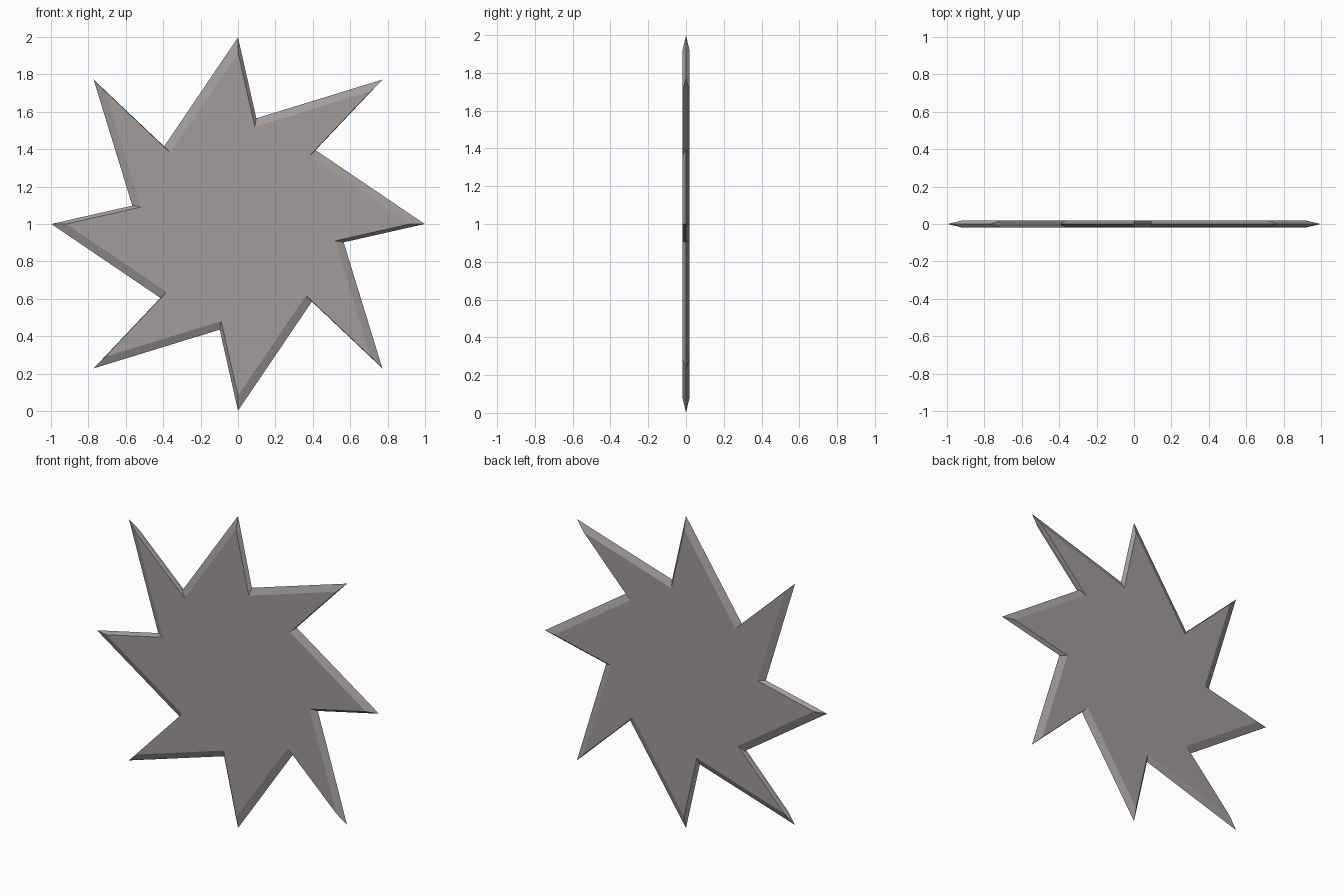
import bpy, bmesh
from math import cos, sin, pi

if "Cube" in bpy.data.objects:
    bpy.data.objects.remove(bpy.data.objects["Cube"])

CENTRE_Z = 1.0
HALF_THICKNESS = 0.019
FACE_SCALE = 0.92

# One quarter of the outline, clockwise from the top: tip, notch, long tip, notch
quarter = [(0, 0.998), (0.098, 0.565), (0.772, 0.772), (0.415, 0.395)]
outline = []
for k in range(4):
    c, s = round(cos(k * pi / 2)), round(sin(k * pi / 2))
    outline += [(x * c + z * s, z * c - x * s) for x, z in quarter]

bm = bmesh.new()


def ring(scale, y):
    return [bm.verts.new((x * scale, y, z * scale + CENTRE_Z)) for x, z in outline]


# Sharp middle rim between two smaller flat faces
front = ring(FACE_SCALE, -HALF_THICKNESS)
rim = ring(1, 0)
back = ring(FACE_SCALE, HALF_THICKNESS)
n = len(outline)
for a, b in ((front, rim), (rim, back)):
    for i in range(n):
        j = (i + 1) % n
        bm.faces.new((a[i], a[j], b[j], b[i]))
bm.faces.new(front)
bm.faces.new(back)
bmesh.ops.recalc_face_normals(bm, faces=bm.faces)

mesh = bpy.data.meshes.new("throwing_star")
bm.to_mesh(mesh)
bm.free()
star = bpy.data.objects.new("throwing_star", mesh)
bpy.context.collection.objects.link(star)

# Warm grey steel
steel = bpy.data.materials.new("steel")
steel.diffuse_color = (0.36, 0.325, 0.325, 1)
steel.use_nodes = True
steel.node_tree.nodes["Principled BSDF"].inputs["Base Color"].default_value = steel.diffuse_color
mesh.materials.append(steel)
